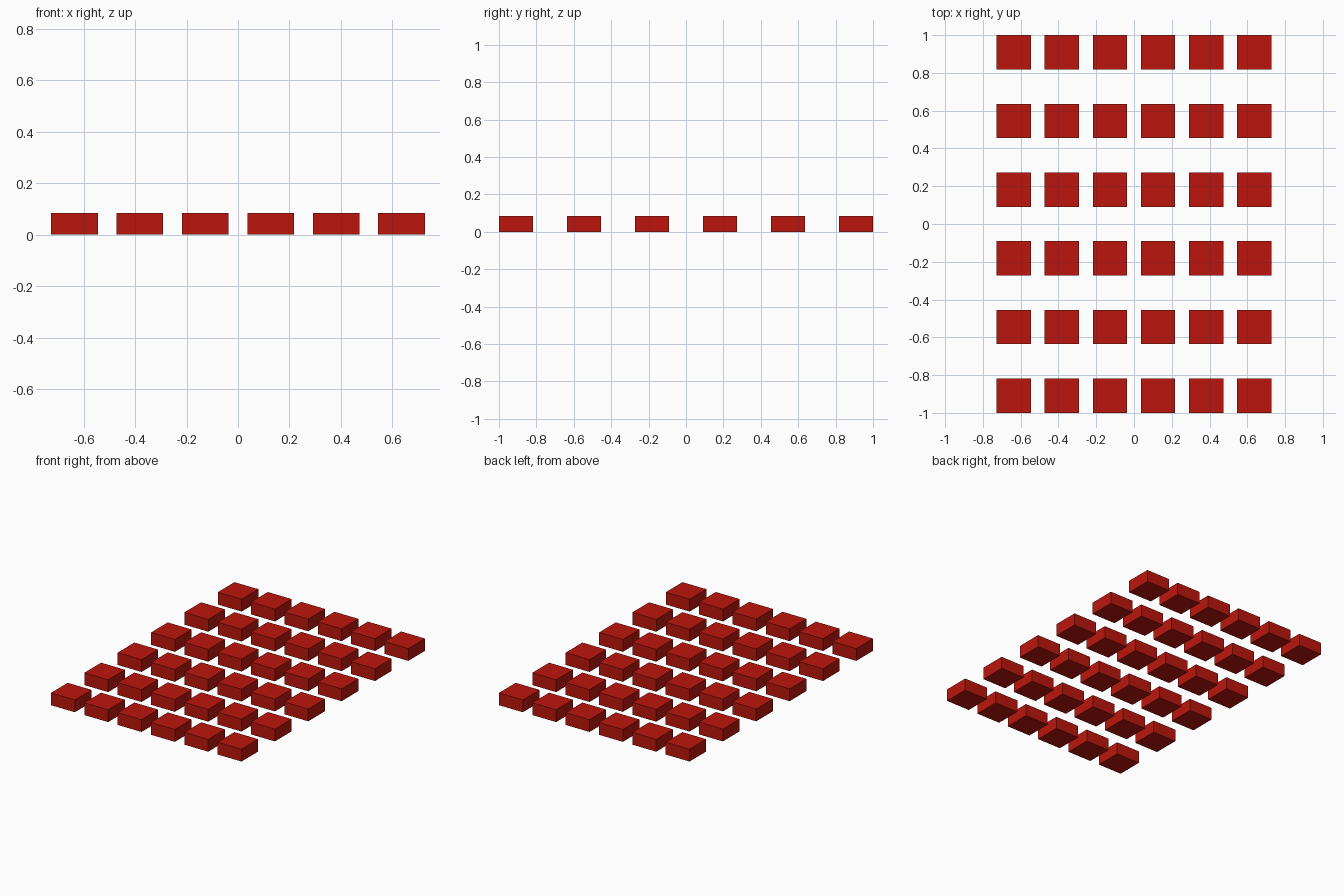
import bpy

if "Cube" in bpy.data.objects:
    bpy.data.objects.remove(bpy.data.objects["Cube"])

# Shared red material
red = bpy.data.materials.new("red")
red.diffuse_color = (0.5, 0.008, 0.004, 1)
red.use_nodes = True
red.node_tree.nodes["Principled BSDF"].inputs["Base Color"].default_value = red.diffuse_color

SIZE, HEIGHT = 2 / 11, 0.085
PITCH_X, PITCH_Y = 0.2545, 4 / 11
COLS = ROWS = 6

# One block, resting on the ground
bpy.ops.mesh.primitive_cube_add(size=1)
block = bpy.context.object
mesh = block.data
for v in mesh.vertices:
    v.co = (v.co.x * SIZE, v.co.y * SIZE, (v.co.z + 0.5) * HEIGHT)
mesh.name = "block"
mesh.materials.append(red)

# Grid of linked copies
for row in range(ROWS):
    for col in range(COLS):
        part = block if row == col == 0 else block.copy()
        part.name = f"block_row{row + 1}_col{col + 1}"
        part.location = ((col - (COLS - 1) / 2) * PITCH_X,
                         (row - (ROWS - 1) / 2) * PITCH_Y, 0)
        if part is not block:
            bpy.context.collection.objects.link(part)
